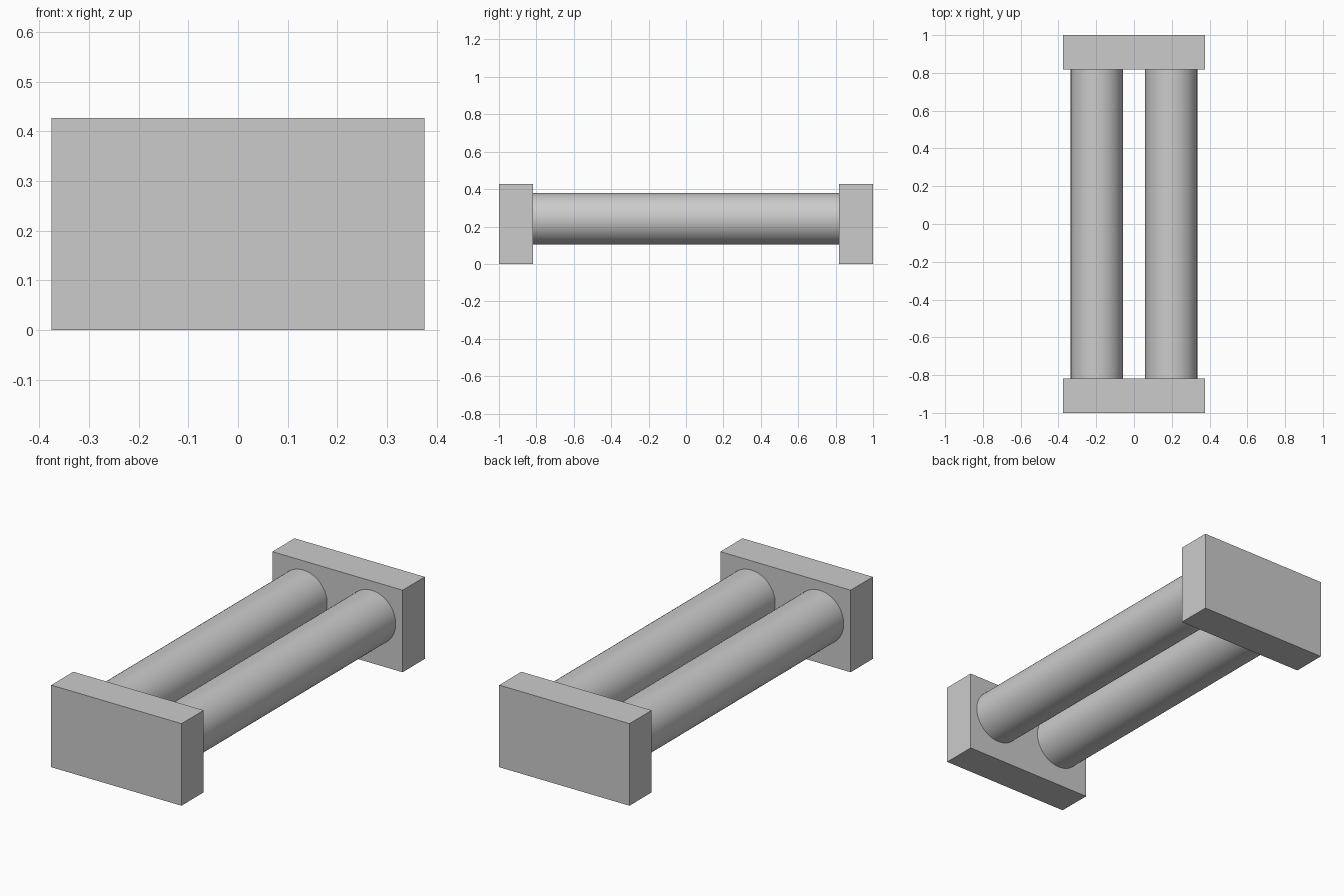
import bpy
import math

default = bpy.data.objects.get("Cube")
if default:
    bpy.data.objects.remove(default, do_unlink=True)

# Single plain grey
GREY = (0.6, 0.6, 0.6, 1.0)
grey = bpy.data.materials.new("plain_grey")
grey.use_nodes = True
grey.diffuse_color = GREY
grey.node_tree.nodes["Principled BSDF"].inputs["Base Color"].default_value = GREY

WIDTH, HEIGHT, DEPTH = 0.75, 0.427, 0.182
BAR_X, BAR_Z, BAR_R = 0.197, 0.241, 0.138
INNER = 1.0 - DEPTH


def finish(name):
    obj = bpy.context.object
    obj.name = name
    obj.data.materials.append(grey)
    return obj


# End blocks
for name, side in (("front_block", -1), ("back_block", 1)):
    bpy.ops.mesh.primitive_cube_add(
        size=1, location=(0, side * (1 - DEPTH / 2), HEIGHT / 2))
    block = finish(name)
    block.scale = (WIDTH, DEPTH, HEIGHT)
    bpy.ops.object.transform_apply(location=False, rotation=False, scale=True)

# Round bars joining the blocks
for name, side in (("left_bar", 1), ("right_bar", -1)):
    bpy.ops.mesh.primitive_cylinder_add(
        vertices=64, radius=BAR_R, depth=2 * INNER,
        location=(side * BAR_X, 0, BAR_Z), rotation=(math.pi / 2, 0, 0))
    finish(name)
    bpy.ops.object.shade_smooth_by_angle(angle=math.radians(30))
